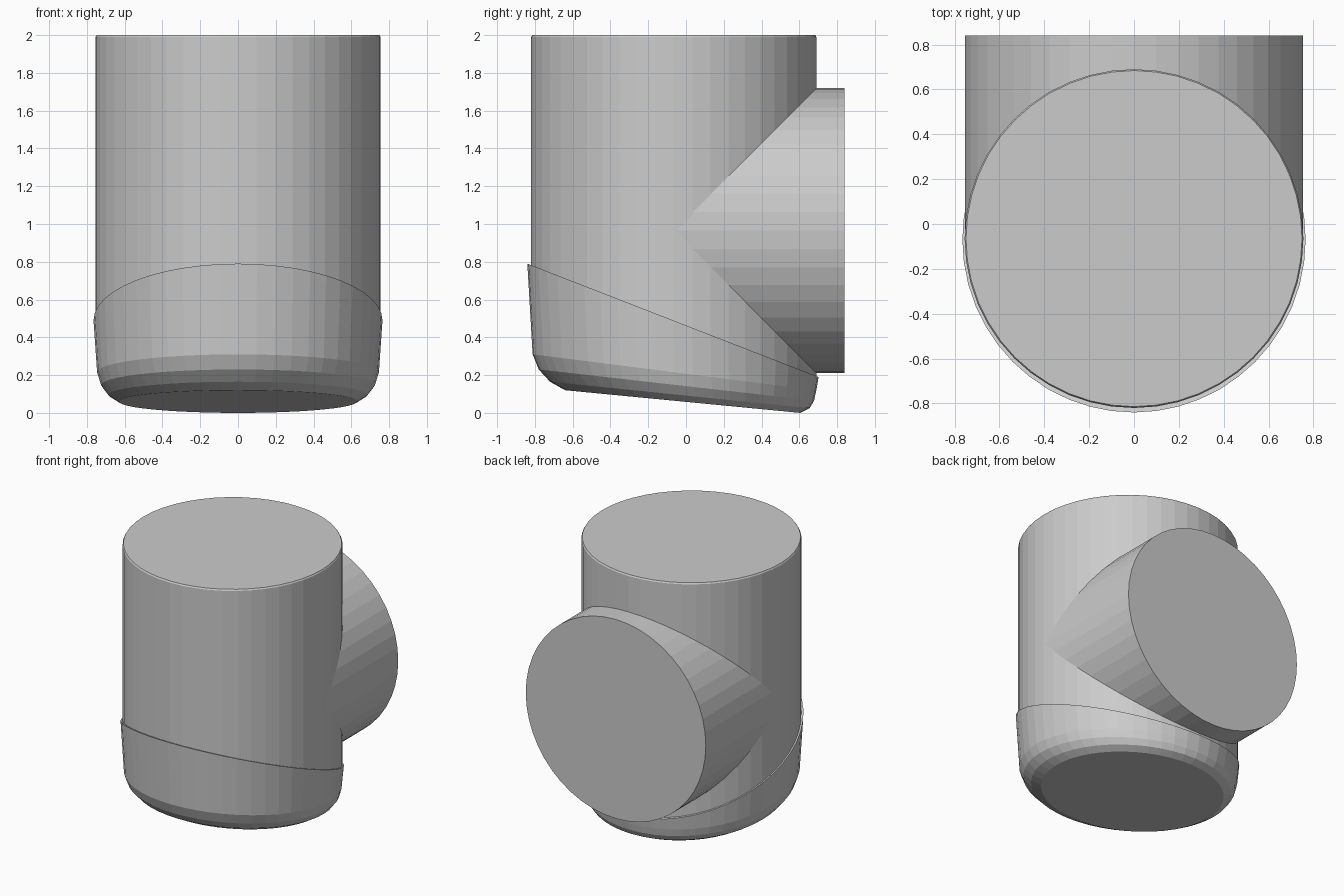
import bpy, bmesh, math

if "Cube" in bpy.data.objects:
    bpy.data.objects.remove(bpy.data.objects["Cube"])

N = 48          # sides of every round part
R = 0.755       # pipe radius
CY = -0.065     # y of the upright pipe axis

grey = bpy.data.materials.new("plain grey")
grey.diffuse_color = (0.6, 0.6, 0.6, 1)
grey.use_nodes = True
grey.node_tree.nodes["Principled BSDF"].inputs["Base Color"].default_value = grey.diffuse_color


def loft(name, rings):
    """Closed solid through rings of points."""
    bm = bmesh.new()
    loops = [[bm.verts.new(p) for p in ring] for ring in rings]
    for a, b in zip(loops, loops[1:]):
        for i in range(N):
            j = (i + 1) % N
            bm.faces.new((a[i], a[j], b[j], b[i]))
    bm.faces.new(loops[0])
    bm.faces.new(loops[-1])
    bmesh.ops.recalc_face_normals(bm, faces=bm.faces)
    me = bpy.data.meshes.new(name)
    bm.to_mesh(me)
    bm.free()
    me.materials.append(grey)
    ob = bpy.data.objects.new(name, me)
    bpy.context.collection.objects.link(ob)
    return ob


def tilted_ring(rx, y0, y1, z0, z1):
    """Ellipse whose height runs from z0 at the front to z1 at the back."""
    pts = []
    for i in range(N):
        a = math.tau * i / N
        t = (math.sin(a) + 1) / 2
        pts.append((rx * math.cos(a), y0 + (y1 - y0) * t, z0 + (z1 - z0) * t))
    return pts


def branch_ring(y, r):
    return [(r * math.cos(math.tau * i / N), y, 0.965 + r * math.sin(math.tau * i / N))
            for i in range(N)]


# Upright pipe with a slanted foot and a fine top edge
pipe = loft("pipe_body", [
    tilted_ring(R, CY - R, CY + R, 0.755, 0.165),
    tilted_ring(R, CY - R, CY + R, 1.99, 1.99),
    tilted_ring(R - 0.006, CY - R + 0.006, CY + R - 0.006, 2.0, 2.0)])

# Equal-width side branch towards the back
branch = loft("side_branch", [branch_ring(CY, R - 0.001), branch_ring(0.84, R - 0.001)])

# Slanted rounded end cup
cup = loft("end_cup", [
    tilted_ring(0.63, -0.64, 0.605, 0.12, 0.0),
    tilted_ring(0.685, -0.72, 0.655, 0.165, 0.025),
    tilted_ring(0.725, -0.78, 0.678, 0.23, 0.065),
    tilted_ring(0.746, -0.812, 0.690, 0.31, 0.12),
    tilted_ring(0.765, -0.84, 0.702, 0.79, 0.19)])

# Fuse into one solid so nothing is left inside
for part in (branch, cup):
    mod = pipe.modifiers.new("fuse", 'BOOLEAN')
    mod.operation = 'UNION'
    mod.solver = 'EXACT'
    mod.object = part
bpy.context.view_layer.update()
deps = bpy.context.evaluated_depsgraph_get()
fused = bpy.data.meshes.new_from_object(pipe.evaluated_get(deps))
pipe.modifiers.clear()
pipe.data = fused
pipe.name = "pipe_tee"
for part in (branch, cup):
    bpy.data.objects.remove(part)
